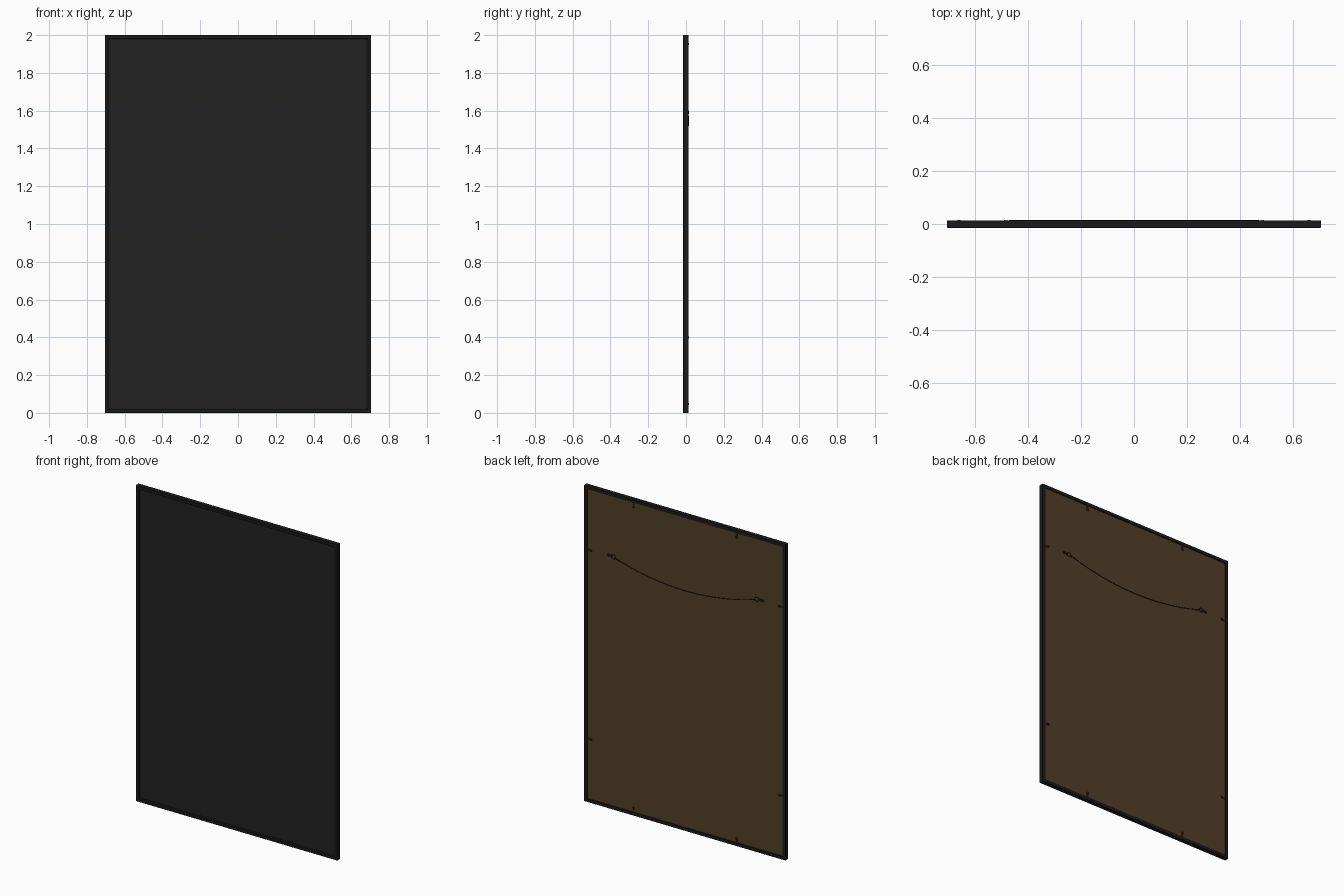
import bpy, bmesh, math
from mathutils import Vector

if "Cube" in bpy.data.objects:
    bpy.data.objects.remove(bpy.data.objects["Cube"])


def mat(name, col):
    m = bpy.data.materials.new(name)
    m.diffuse_color = (*col, 1)
    m.use_nodes = True
    m.node_tree.nodes["Principled BSDF"].inputs["Base Color"].default_value = m.diffuse_color
    return m


FRAME = mat("frame black", (0.0105, 0.0105, 0.0105))
FACE = mat("front charcoal", (0.016, 0.016, 0.016))
BROWN = mat("backing brown", (0.085, 0.05, 0.021))
METAL = mat("dark metal", (0.012, 0.012, 0.012))
CLIP = mat("clip dark brown", (0.025, 0.018, 0.011))
W, H = 0.705, 1.0


def finish(name, bm, m, smooth=False):
    bmesh.ops.recalc_face_normals(bm, faces=bm.faces[:])
    me = bpy.data.meshes.new(name)
    bm.to_mesh(me)
    bm.free()
    me.materials.append(m)
    if smooth:
        for p in me.polygons:
            p.use_smooth = True
    ob = bpy.data.objects.new(name, me)
    bpy.context.collection.objects.link(ob)
    return ob


def box(name, c, s, m):
    bm = bmesh.new()
    bmesh.ops.create_cube(bm, size=1)
    for v in bm.verts:
        v.co = Vector(c) + Vector(a * b for a, b in zip(v.co, s))
    return finish(name, bm, m)


def tube(name, pts, r, m, cyclic=False):
    cu = bpy.data.curves.new(name, 'CURVE')
    cu.dimensions = '3D'
    cu.bevel_depth = r
    cu.bevel_resolution = 1
    cu.use_fill_caps = True
    sp = cu.splines.new('POLY')
    sp.points.add(len(pts) - 1)
    for p, q in zip(sp.points, pts):
        p.co = (*q, 1)
    sp.use_cyclic_u = cyclic
    cu.materials.append(m)
    ob = bpy.data.objects.new(name, cu)
    bpy.context.collection.objects.link(ob)


def screw(name, x, y, z, r, h, m):
    bm = bmesh.new()
    bmesh.ops.create_cone(bm, cap_ends=True, segments=12, radius1=r, radius2=r * 0.7, depth=h)
    for v in bm.verts:
        a, b, c = v.co
        v.co = (x + a, y + c, z - b)
    finish(name, bm, m)


# frame: mitred moulding, (inset, y) profile swept round the rectangle
profile = [(0.0, -0.014), (0.002, -0.016), (0.018, -0.016), (0.020, -0.014),
           (0.024, -0.012), (0.024, -0.006), (0.020, -0.006), (0.020, 0.013), (0.0, 0.013)]
bm = bmesh.new()
rings = []
for sx, sz in ((-1, -1), (1, -1), (1, 1), (-1, 1)):
    rings.append([bm.verts.new((sx * (W - i), y, H + sz * (H - i))) for i, y in profile])
n = len(profile)
for k in range(4):
    a, b = rings[k], rings[(k + 1) % 4]
    for j in range(n):
        bm.faces.new((a[j], a[(j + 1) % n], b[(j + 1) % n], b[j]))
finish("frame", bm, FRAME)

# front panel and backing board
box("front_panel", (0, -0.005, H), (2 * W - 0.041, 0.006, 2 * H - 0.041), FACE)
box("backing_board", (0, 0.0035, H), (2 * W - 0.041, 0.009, 2 * H - 0.041), BROWN)
YB = 0.008

# retaining clips round the back edge: a short tongue and a screw
for s in (-1, 1):
    for i, z in enumerate((0.4, 1.595)):
        box("side_clip", (s * 0.669, YB + 0.0015, z), (0.032, 0.003, 0.012), CLIP)
        screw("side_clip_screw", s * 0.66, YB + 0.0045, z, 0.007, 0.006, CLIP)
    for z, d in ((0.048, -1), (1.952, 1)):
        box("end_clip", (s * 0.36, YB + 0.0015, z + d * 0.012), (0.012, 0.003, 0.032), CLIP)
        screw("end_clip_screw", s * 0.36, YB + 0.0045, z, 0.007, 0.006, CLIP)

# hangers: strap, screw and ring at each end of the wire
for s in (-1, 1):
    box("hanger_strap", (s * 0.53, YB + 0.001, 1.6), (0.036, 0.002, 0.016), METAL)
    screw("hanger_screw", s * 0.537, YB + 0.0035, 1.6, 0.006, 0.004, METAL)
    ring = [(s * 0.502 + 0.013 * math.cos(t), YB + 0.003, 1.598 + 0.013 * math.sin(t))
            for t in (k * math.tau / 16 for k in range(16))]
    tube("hanger_ring", ring, 0.002, METAL, True)
    # twisted wire end
    twist = []
    for k in range(33):
        x = 0.49 - 0.035 * k / 32
        t = k * math.tau / 8
        z = 1.52 + 0.075 * (x / 0.49) ** 2
        twist.append((s * x, YB + 0.004 + 0.002 * math.sin(t), z + 0.003 * math.cos(t)))
    tube("wire_twist", twist, 0.0015, METAL)

# sagging hanging wire
wire = []
for k in range(41):
    u = k / 20 - 1
    wire.append((0.49 * u, YB + 0.004 + 0.002 * (1 - u * u), 1.52 + 0.075 * u * u))
tube("hanging_wire", wire, 0.002, METAL)
